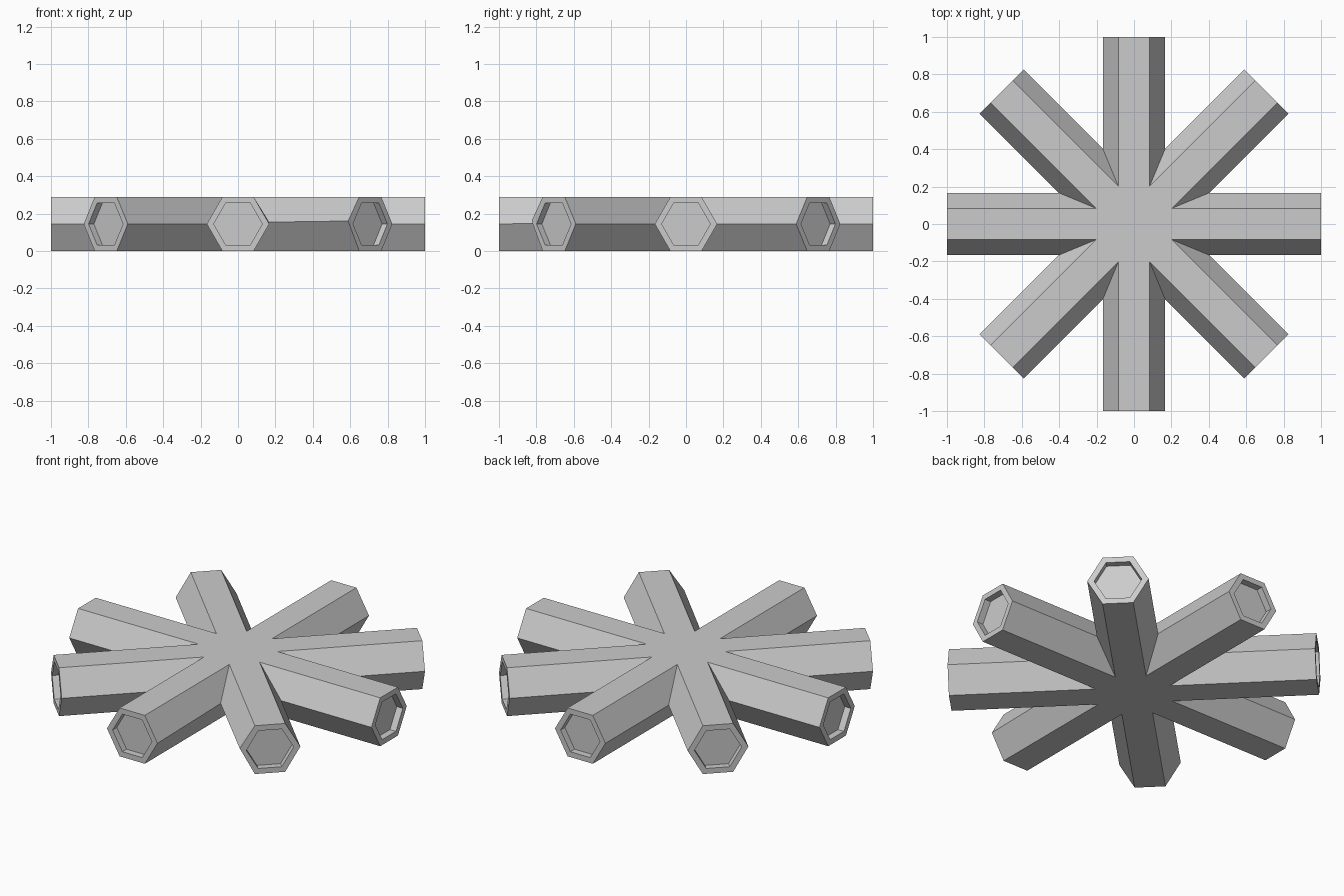
import bpy, bmesh
from math import cos, sin, tan, pi
from mathutils import Matrix, Vector

if "Cube" in bpy.data.objects:
    bpy.data.objects.remove(bpy.data.objects["Cube"])

ARMS = 8
R = 0.167                # outer hexagon radius
R_IN = 0.13              # recess hexagon radius
H = R * sin(pi / 3)      # half height
DEPTH = 0.04             # recess depth
MITRE = 1 / tan(pi / ARMS)

bm = bmesh.new()


def hex_points(r):
    return [(r * cos(i * pi / 3), r * sin(i * pi / 3)) for i in range(6)]


def add_arm(angle):
    rot = Matrix.Rotation(angle, 3, 'Z')

    def vert(x, y, z):
        return bm.verts.new(rot @ Vector((x, y, z + H)))

    # Rings: mitred root, open tip, recess rim, recess floor
    outer, inner = hex_points(R), hex_points(R_IN)
    root = [vert(abs(y) * MITRE, y, z) for y, z in outer]
    tip = [vert(1, y, z) for y, z in outer]
    rim = [vert(1, y, z) for y, z in inner]
    floor = [vert(1 - DEPTH, y, z) for y, z in inner]
    for i in range(6):
        j = (i + 1) % 6
        for a, b in ((tip, rim), (rim, floor)):
            bm.faces.new((a[i], a[j], b[j], b[i]))
        side = [root[i], root[j], tip[j], tip[i]]
        # Top and bottom strips run in to the hub centre
        if i in (1, 4):
            side.insert(1, vert(0, 0, H if i == 1 else -H))
        bm.faces.new(side)
    bm.faces.new(floor)


for k in range(ARMS):
    add_arm(k * 2 * pi / ARMS)
bmesh.ops.remove_doubles(bm, verts=bm.verts, dist=0.0005)

# One arm has a slightly raised side edge
s = cos(pi / 4)
for x, y, dz in (((1 - R) * s, -(1 + R) * s, 0.016), (R, -R * MITRE, 0.01)):
    for v in bm.verts:
        if (v.co - Vector((x, y, H))).length < 0.005:
            v.co.z += dz

# Merge the flat star-shaped top and bottom
bm.normal_update()
for z in (0, 2 * H):
    flat = [f for f in bm.faces if all(abs(v.co.z - z) < 1e-4 for v in f.verts)]
    bmesh.ops.dissolve_faces(bm, faces=flat, use_verts=False)
bmesh.ops.recalc_face_normals(bm, faces=bm.faces)

mesh = bpy.data.meshes.new("eight_arm_connector")
bm.to_mesh(mesh)
bm.free()
bpy.context.collection.objects.link(bpy.data.objects.new("eight_arm_connector", mesh))
